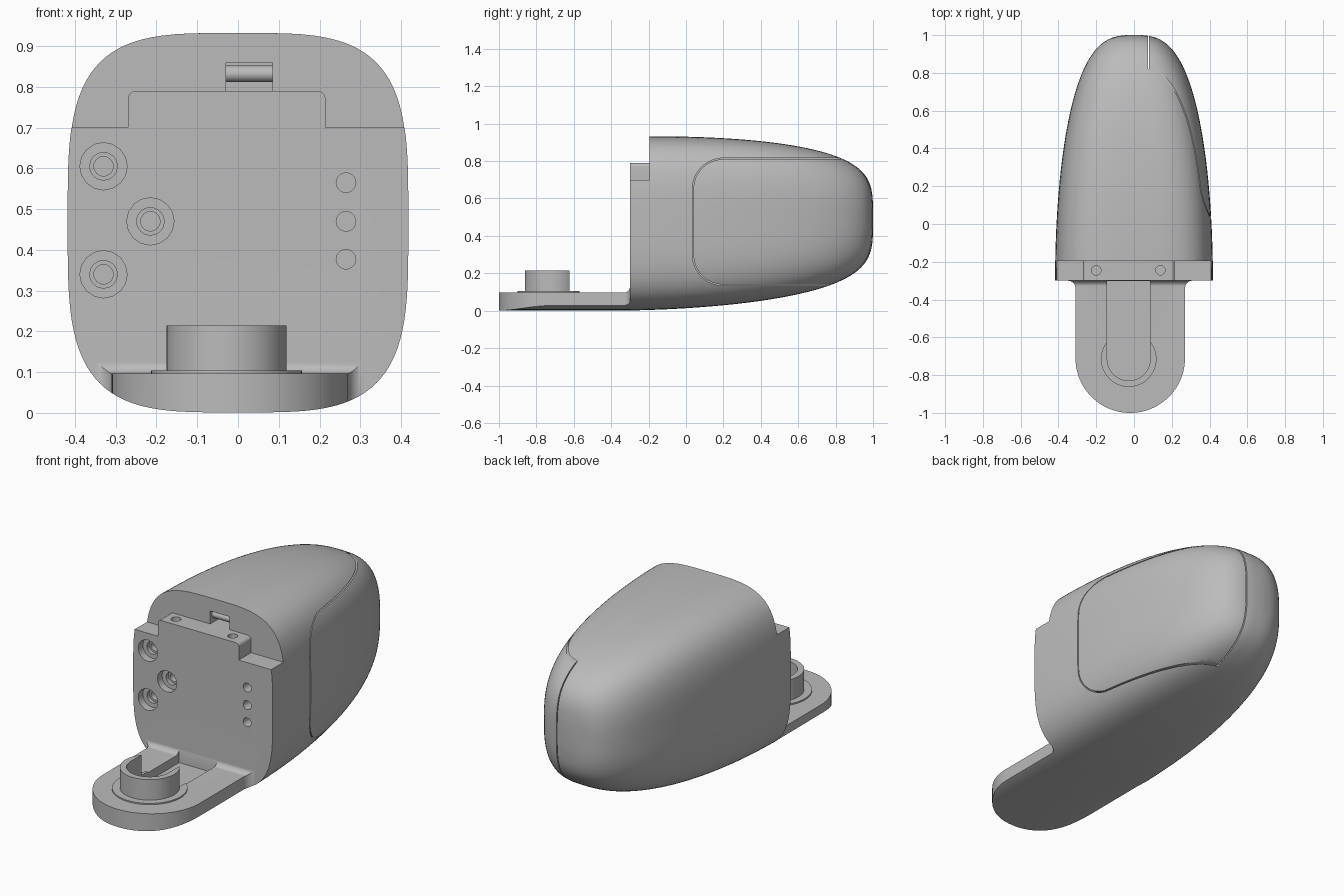
import bpy, bmesh
from math import sin, cos, pi, radians, copysign

cube = bpy.data.objects.get("Cube")
if cube:
    bpy.data.objects.remove(cube, do_unlink=True)

grey = bpy.data.materials.new("plain grey")
grey.use_nodes = True
grey.diffuse_color = (0.5, 0.5, 0.5, 1)
grey.node_tree.nodes["Principled BSDF"].inputs["Base Color"].default_value = (0.5, 0.5, 0.5, 1)


def finish(name, bm):
    bmesh.ops.recalc_face_normals(bm, faces=bm.faces)
    mesh = bpy.data.meshes.new(name)
    bm.to_mesh(mesh)
    bm.free()
    mesh.materials.append(grey)
    obj = bpy.data.objects.new(name, mesh)
    bpy.context.collection.objects.link(obj)
    return obj


def skin(name, rings):
    """Join closed rings of points and cap both ends."""
    bm = bmesh.new()
    loops = [[bm.verts.new(p) for p in ring] for ring in rings]
    n = len(loops[0])
    for a, b in zip(loops, loops[1:]):
        for i in range(n):
            j = (i + 1) % n
            bm.faces.new((a[i], a[j], b[j], b[i]))
    bm.faces.new(loops[0])
    bm.faces.new(loops[-1])
    return finish(name, bm)


def prism(name, pts, axis, lo, hi):
    """Extrude a 2D outline along one axis."""
    place = {"x": lambda p, d: (d, p[0], p[1]),
             "y": lambda p, d: (p[0], d, p[1]),
             "z": lambda p, d: (p[0], p[1], d)}[axis]
    return skin(name, [[place(p, d) for p in pts] for d in (lo, hi)])


def arc(cx, cy, r, start, end, n=8):
    steps = [radians(start + (end - start) * i / n) for i in range(n + 1)]
    return [(cx + r * cos(a), cy + r * sin(a)) for a in steps]


def disc(name, cx, cy, r, axis, lo, hi, sides=32):
    return prism(name, arc(cx, cy, r, 0, 360, sides)[:-1], axis, lo, hi)


def boolean(obj, tool, op="DIFFERENCE", keep=False):
    mod = obj.modifiers.new("cut", "BOOLEAN")
    mod.object, mod.operation, mod.solver = tool, op, "EXACT"
    bpy.context.view_layer.objects.active = obj
    bpy.ops.object.modifier_apply(modifier=mod.name)
    if not keep:
        bpy.data.objects.remove(tool, do_unlink=True)


def hull(name):
    """Rounded-square tube that tapers into a blunt nose at the back."""
    rings = []
    stations = [(-1.05, 0)] + [(None, sin(i / 40 * pi / 2)) for i in range(40)] + [(1.0, 0.9995)]
    for y, t in stations:
        y = -0.3 + 1.3 * t if y is None else y
        hw = 0.418 * (1 - t ** 2) ** (1 / 3)
        hz = 0.465 * (1 - t ** 2) ** (1 / 4)
        mid = 0.466 + 0.025 * t
        e = 2 / (3.7 - 1.1 * t ** 3)
        ring = []
        for i in range(96):
            a = 2 * pi * (i + 0.5) / 96
            ring.append((hw * copysign(abs(cos(a)) ** e, cos(a)), y,
                         mid + hz * copysign(abs(sin(a)) ** e, sin(a))))
        rings.append(ring)
    return skin(name, rings)


def panel_outline(gap):
    y, r = 0.04 - gap, 0.16 + gap
    return ([(1.2, 0.81 + gap)] + arc(0.2, 0.65, r, 90, 180, 12)
            + arc(0.2, 0.30, r, 180, 270, 12) + [(1.2, 0.14 - gap)])


body = hull("body")
panel = hull("side_panel")

# Side panel, wrapped around the nose, with a narrow seam
boolean(panel, prism("panel_cutter", panel_outline(0), "x", 0.08, 0.7), "INTERSECT")
boolean(body, prism("seam_cutter", panel_outline(0.006), "x", 0.074, 0.72))

# Clear the space above the mounting tongue, leaving a fillet
boolean(body, prism("front_cutter", [(-1.2, 0.097)] + arc(-0.33, 0.127, 0.03, 270, 360)
                    + [(-0.3, 1.2), (-1.2, 1.2)], "x", -0.7, 0.7))

# Round plan outline of the tongue
footprint = ([(-0.6, 1.2), (-0.6, -0.3)] + arc(-0.35, -0.34, 0.04, 90, 0)
             + arc(-0.02, -0.71, 0.29, 180, 360, 48)
             + arc(0.31, -0.34, 0.04, 180, 90) + [(0.6, -0.3), (0.6, 1.2)])
boolean(body, prism("footprint", footprint, "z", -0.2, 1.3), "INTERSECT")

# Stepped ledge at the top of the front
step = ([(-0.7, 1.2), (-0.7, 0.7), (-0.27, 0.7)] + arc(-0.25, 0.77, 0.02, 180, 90)
        + arc(0.195, 0.77, 0.02, 90, 0) + [(0.215, 0.7), (0.7, 0.7), (0.7, 1.2)])
boolean(body, prism("step_cutter", step, "y", -1.2, -0.195))

# Latch slot with a cross pin
slot = [(-0.03, 0.79), (0.085, 0.79), (0.085, 0.86), (-0.03, 0.86)]
boolean(body, prism("slot_cutter", slot, "y", -0.25, -0.12))
latch_pin = disc("latch_pin", -0.16, 0.832, 0.02, "x", -0.035, 0.09)

# Counterbored screw holes
for x, z in ((-0.33, 0.605), (-0.215, 0.47), (-0.33, 0.34)):
    for r, depth in ((0.058, 0.04), (0.034, 0.06), (0.024, 0.12)):
        boolean(body, disc("screw_cutter", x, z, r, "y", -0.35, -0.3 + depth, 16))

# Small contact holes
for z in (0.565, 0.47, 0.377):
    boolean(body, disc("contact_cutter", 0.265, z, 0.024, "y", -0.35, -0.24, 20))

# Holes in the top of the ledge
for x in (-0.2, 0.14):
    boolean(body, disc("ledge_cutter", x, -0.245, 0.025, "z", 0.73, 0.9, 20))

# Raised boss and flange on the tongue, opened by a cable channel
boss = disc("boss", -0.028, -0.715, 0.147, "z", 0.085, 0.215, 64)
flange = disc("boss_flange", -0.028, -0.715, 0.185, "z", 0.085, 0.104, 64)
channel = prism("channel_cutter", [(-0.142, -0.301)] + arc(-0.028, -0.715, 0.114, 180, 360, 32)
                + [(0.086, -0.301)], "z", 0.05, 0.3)
for part in (body, boss, flange):
    boolean(part, channel, keep=part is not flange)

# Smooth shading with crisp edges
for part in (body, panel, latch_pin, boss, flange):
    bpy.ops.object.select_all(action="DESELECT")
    part.select_set(True)
    bpy.context.view_layer.objects.active = part
    bpy.ops.object.shade_smooth_by_angle(angle=radians(30))
